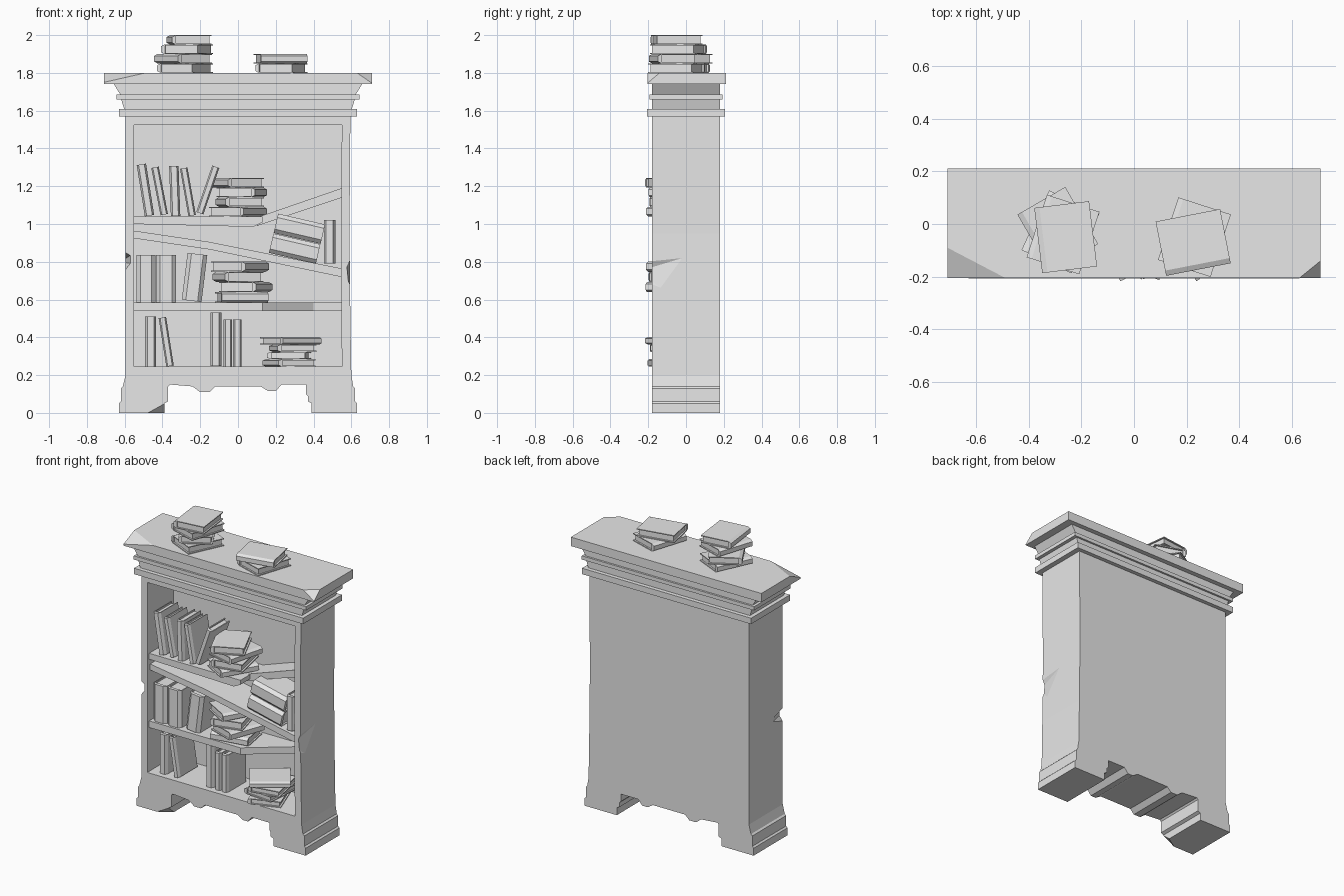
import bpy, bmesh, math
from mathutils import Matrix, Vector

cube = bpy.data.objects.get("Cube")
if cube:
    bpy.data.objects.remove(cube)

grey = bpy.data.materials.new("plain grey")
grey.use_nodes = True
grey.diffuse_color = (0.8, 0.8, 0.8, 1)
grey.node_tree.nodes["Principled BSDF"].inputs["Base Color"].default_value = (0.8, 0.8, 0.8, 1)


def finish(bm, name):
    bmesh.ops.recalc_face_normals(bm, faces=bm.faces)
    mesh = bpy.data.meshes.new(name)
    bm.to_mesh(mesh)
    bm.free()
    mesh.materials.append(grey)
    ob = bpy.data.objects.new(name, mesh)
    bpy.context.collection.objects.link(ob)
    return ob


def extrude(bm, points, direction):
    """Close a polygon and sweep it along a direction; returns the vertices."""
    face = bm.faces.new([bm.verts.new(p) for p in points])
    new = bmesh.ops.extrude_face_region(bm, geom=[face])["geom"]
    moved = [v for v in new if isinstance(v, bmesh.types.BMVert)]
    bmesh.ops.translate(bm, verts=moved, vec=direction)
    return list(face.verts) + moved


def front_profile(name, outline, y0, y1):
    bm = bmesh.new()
    extrude(bm, [(x, y0, z) for x, z in outline], (0, y1 - y0, 0))
    return finish(bm, name)


def box_in(bm, x0, x1, y0, y1, z0, z1):
    return extrude(bm, [(x0, y0, z0), (x1, y0, z0), (x1, y1, z0), (x0, y1, z0)], (0, 0, z1 - z0))


def hull(name, points):
    bm = bmesh.new()
    for p in points:
        bm.verts.new(p)
    bmesh.ops.convex_hull(bm, input=bm.verts)
    return finish(bm, name)


def cut(ob, cutter):
    """Subtract the cutter for good, then drop it."""
    mod = ob.modifiers.new("cut", "BOOLEAN")
    mod.operation = "DIFFERENCE"
    mod.solver = "EXACT"
    mod.object = cutter
    cutter.hide_render = True
    bpy.context.view_layer.update()
    deps = bpy.context.evaluated_depsgraph_get()
    result = bpy.data.meshes.new_from_object(ob.evaluated_get(deps))
    ob.modifiers.clear()
    ob.data = result
    bpy.data.objects.remove(cutter)


def chip(bm, a, b, c):
    """Slice off the corner in front of the plane through three points."""
    a, b, c = Vector(a), Vector(b), Vector(c)
    n = (b - a).cross(c - a)
    if n.dot(a) < n.dot(Vector((0, 0, 1.77))):
        n = -n
    geom = bm.verts[:] + bm.edges[:] + bm.faces[:]
    res = bmesh.ops.bisect_plane(bm, geom=geom, plane_co=a, plane_no=n, clear_outer=True)
    edges = [e for e in res["geom_cut"] if isinstance(e, bmesh.types.BMEdge)]
    bmesh.ops.edgeloop_fill(bm, edges=edges)


# Carcass: flared feet and a ragged apron
right = [(0.36, 0.15), (0.36, 0.1), (0.37, 0.09), (0.37, 0.06), (0.39, 0.05), (0.39, 0), (0.63, 0),
         (0.63, 0.05), (0.62, 0.06), (0.62, 0.13), (0.61, 0.14), (0.6, 0.2), (0.595, 0.5),
         (0.59, 0.95), (0.595, 1.57)]
left = [(-0.595, 1.57), (-0.595, 0.2), (-0.61, 0.14), (-0.62, 0.13), (-0.62, 0.06), (-0.63, 0.05),
        (-0.63, 0), (-0.39, 0), (-0.39, 0.05), (-0.37, 0.06), (-0.37, 0.14), (-0.36, 0.15)]
tabs = [(-0.24, 0.14), (-0.2, 0.11), (-0.15, 0.11), (-0.12, 0.14),
        (0.12, 0.14), (0.16, 0.115), (0.2, 0.115), (0.23, 0.15)]
carcass = front_profile("carcass", right + left + tabs, -0.18, 0.18)
cut(carcass, front_profile("cavity", [(-0.55, 0.245), (0.55, 0.245), (0.545, 0.9), (0.55, 1.525),
                                      (-0.55, 1.525)], -0.3, 0.1))
# Worn chips on both sides and one foot
cut(carcass, hull("right_chip", [(0.57, -0.25, 0.75), (0.65, -0.25, 0.92), (0.65, -0.25, 0.6),
                                 (0.61, 0.18, 0.88), (0.61, -0.05, 0.6)]))
cut(carcass, hull("left_chip", [(-0.56, -0.22, 0.79), (-0.56, -0.22, 0.84), (-0.66, -0.22, 0.9),
                                (-0.66, -0.22, 0.66), (-0.62, 0.02, 0.8)]))
cut(carcass, hull("foot_chip", [(-0.48, -0.181, -0.001), (-0.37, -0.181, 0.06), (-0.37, -0.19, -0.02),
                                (-0.37, -0.1, -0.01)]))

# Crown: two mouldings, two coves and a chipped top slab
for name, hx, hy, z0, z1 in [("lower_moulding", 0.63, 0.207, 1.57, 1.61),
                             ("upper_moulding", 0.642, 0.193, 1.66, 1.685)]:
    bm = bmesh.new()
    box_in(bm, -hx, hx, -hy, hy, z0, z1)
    finish(bm, name)
for name, x0, x1, z0, z1 in [("lower_cove", 0.6, 0.62, 1.6, 1.665), ("upper_cove", 0.62, 0.66, 1.68, 1.745)]:
    front_profile(name, [(-x0, z0), (x0, z0), (x1, z1), (-x1, z1)], -0.18, 0.18)
bm = bmesh.new()
box_in(bm, -0.71, 0.71, -0.205, 0.212, 1.74, 1.8)
chip(bm, (0.63, -0.205, 1.8), (0.71, -0.14, 1.8), (0.71, -0.205, 1.745))
chip(bm, (-0.49, -0.205, 1.8), (-0.71, -0.09, 1.8), (-0.71, -0.205, 1.75))
finish(bm, "top_slab")

# Shelves: one snapped corner, one fallen board, one bent board
bm = bmesh.new()
extrude(bm, [(-0.56, -0.16, 0.54), (0.13, -0.16, 0.54), (0.4, 0.05, 0.54), (0.56, 0.06, 0.54),
             (0.56, 0.11, 0.54), (-0.56, 0.11, 0.54)], (0, 0, 0.045))
finish(bm, "lower_shelf")
front_profile("fallen_shelf", [(-0.555, 0.925), (-0.15, 0.865), (0.545, 0.72), (0.545, 0.765),
                               (-0.15, 0.905), (-0.555, 0.965)], -0.15, 0.11)
front_profile("upper_shelf", [(-0.555, 1.0), (0.08, 0.985), (0.13, 1.01), (0.13, 1.04), (-0.555, 1.04)],
              -0.16, 0.11)
front_profile("bent_shelf_end", [(0.1, 0.99), (0.55, 1.14), (0.55, 1.19), (0.1, 1.035)], -0.06, 0.11)


def book(name, matrix, w, h, t):
    """Lying book centred on the origin: two boards, a ridged spine at -x, a page block."""
    bm = bmesh.new()
    a, b, c = w / 2, t / 2, 0.006
    spine = [(-a + 0.02, b), (-a, b * 0.6), (-a, -b * 0.6), (-a + 0.02, -b)]
    cover = spine + [(a, -b), (a, c - b), (0.022 - a, c - b), (0.022 - a, b - c), (a, b - c), (a, b)]
    extrude(bm, [(x, -h / 2, z) for x, z in cover], (0, h, 0))
    box_in(bm, 0.015 - a, a - 0.01, 0.01 - h / 2, h / 2 - 0.01, c - b, b - c)
    bmesh.ops.transform(bm, matrix=matrix, verts=bm.verts)
    return finish(bm, name)


def stack(name, z, t, books):
    for i, (x, y, turn) in enumerate(books):
        place = Matrix.Translation((x, y, z + t * (i + 0.5))) @ Matrix.Rotation(math.radians(turn), 4, "Z")
        book(f"{name}_{i + 1}", place, 0.21, 0.25, t)


# Standing books have the spine to the front and the long side upright
upright = Matrix(((0, 0, 1, 0), (1, 0, 0, 0), (0, 1, 0, 0), (0, 0, 0, 1)))


def row(name, books):
    for i, (x, z, t, h, lean) in enumerate(books):
        place = Matrix.Translation((x, -0.045, z)) @ Matrix.Rotation(math.radians(lean), 4, "Y") @ upright
        book(f"{name}_{i + 1}", place, 0.2, h, t)


# Piles of books
stack("top_left_pile", 1.8, 0.05, [(-0.28, -0.03, -25), (-0.29, -0.02, 30), (-0.27, -0.04, -18), (-0.26, -0.05, 7)])
stack("top_right_pile", 1.8, 0.05, [(0.23, -0.05, -18), (0.225, -0.07, 101)])
stack("upper_pile", 1.04, 0.051, [(0.0, -0.05, 150), (0.01, -0.05, 12), (0.02, -0.05, 165), (-0.01, -0.06, 25)])
stack("middle_pile", 0.585, 0.054, [(0.02, -0.05, 100), (0.04, -0.06, 160), (0.0, -0.05, 15), (0.01, -0.05, 150)])
stack("floor_pile", 0.245, 0.039, [(0.27, -0.05, 20), (0.27, -0.04, -5), (0.29, -0.05, 10), (0.28, -0.06, 125)])

# Rows of books
row("upper_book", [(-0.49, 1.18, 0.05, 0.275, -9), (-0.415, 1.175, 0.04, 0.255, -11), (-0.335, 1.175, 0.05, 0.265, -2),
                   (-0.265, 1.17, 0.04, 0.255, -10), (-0.16, 1.18, 0.04, 0.26, 19)])
row("middle_book", [(-0.487, 0.71, 0.1, 0.25, 0), (-0.382, 0.71, 0.105, 0.25, 0), (-0.23, 0.717, 0.105, 0.25, 7)])
row("fallen_book", [(0.325, 0.975, 0.105, 0.255, 103), (0.3, 0.87, 0.105, 0.255, 103), (0.485, 0.905, 0.06, 0.23, 0)])
row("floor_book", [(-0.463, 0.378, 0.058, 0.265, 0), (-0.38, 0.376, 0.04, 0.26, -9), (-0.117, 0.39, 0.058, 0.285, 0),
                   (-0.053, 0.37, 0.045, 0.25, 0), (-0.003, 0.37, 0.045, 0.25, 0)])
